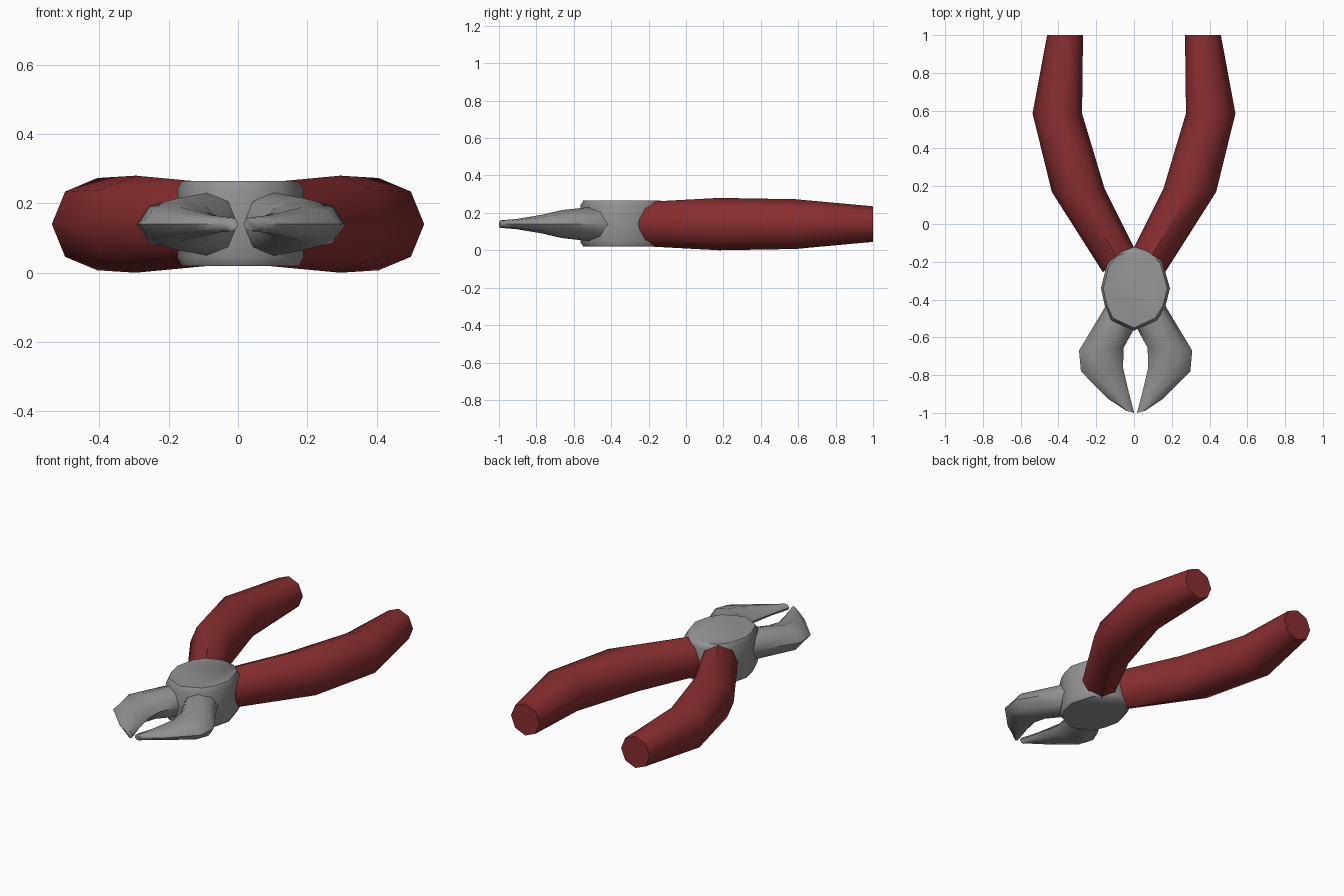
import bpy, bmesh, math

if "Cube" in bpy.data.objects:
    bpy.data.objects.remove(bpy.data.objects["Cube"])

ZC = 0.14  # mid height of the tool


def material(name, rgb):
    m = bpy.data.materials.new(name)
    m.diffuse_color = (*rgb, 1)
    m.use_nodes = True
    m.node_tree.nodes["Principled BSDF"].inputs["Base Color"].default_value = m.diffuse_color
    return m


red = material("red_grip", (0.25, 0.027, 0.029))
steel = material("grey_steel", (0.29, 0.29, 0.29))


def loft(name, rings, mat, angle):
    """Skin closed rings of points, with flat end caps."""
    bm = bmesh.new()
    vs = [[bm.verts.new(p) for p in r] for r in rings]
    n = len(rings[0])
    for a, b in zip(vs, vs[1:]):
        for i in range(n):
            j = (i + 1) % n
            bm.faces.new((a[i], a[j], b[j], b[i]))
    bm.faces.new(vs[0])
    bm.faces.new(vs[-1])
    bmesh.ops.recalc_face_normals(bm, faces=bm.faces)
    me = bpy.data.meshes.new(name)
    bm.to_mesh(me)
    bm.free()
    me.materials.append(mat)
    ob = bpy.data.objects.new(name, me)
    bpy.context.collection.objects.link(ob)
    bpy.ops.object.select_all(action='DESELECT')
    ob.select_set(True)
    bpy.context.view_layer.objects.active = ob
    bpy.ops.object.shade_smooth_by_angle(angle=math.radians(angle))
    return ob


def section(inner, outer, half, side, axis):
    """Upright octagon between an inner and an outer plan point."""
    ring = []
    for k in range(8):
        a = k * math.pi / 4
        t = (1 + math.cos(a)) / 2
        x = inner[0] + (outer[0] - inner[0]) * t
        y = inner[1] + (outer[1] - inner[1]) * t
        ring.append((axis + side * (x - axis), y, ZC + half * math.sin(a)))
    return ring


# (inner point, outer point, half height) along each limb
grip = [((0.27, 1.0), (0.46, 1.0), 0.095),
        ((0.275, 0.585), (0.537, 0.585), 0.133),
        ((0.155, 0.185), (0.435, 0.17), 0.14),
        ((0.0, -0.125), (0.165, -0.255), 0.12)]
jaw = [((0.0, -0.5), (0.15, -0.38), 0.09),
       ((0.025, -0.57), (0.17, -0.44), 0.092),
       ((0.072, -0.655), (0.308, -0.67), 0.075),
       ((0.075, -0.76), (0.298, -0.78), 0.05),
       ((0.045, -0.89), (0.155, -0.925), 0.027),
       ((0.016, -1.0), (0.06, -0.988), 0.02)]

for side, label in ((1, "right"), (-1, "left")):
    loft(label + "_handle", [section(*s, side, 0.0) for s in grip], red, 50)
    loft(label + "_jaw", [section(*s, side, 0.0085) for s in jaw], steel, 50)

# Pivot hub with softened rims and a slight waist
plan = [(0, -0.12), (0.10, -0.15), (0.15, -0.2), (0.19, -0.34), (0.165, -0.44),
        (0.12, -0.51), (0, -0.565), (-0.12, -0.51), (-0.155, -0.43),
        (-0.175, -0.34), (-0.145, -0.22), (-0.10, -0.16)]
levels = [(0.02, 0.93), (0.045, 1.0), (ZC, 0.95), (0.24, 1.0), (0.265, 0.93)]
loft("pivot_hub", [[(x * s, -0.34 + (y + 0.34) * s, z) for x, y in plan]
                   for z, s in levels], steel, 60)
